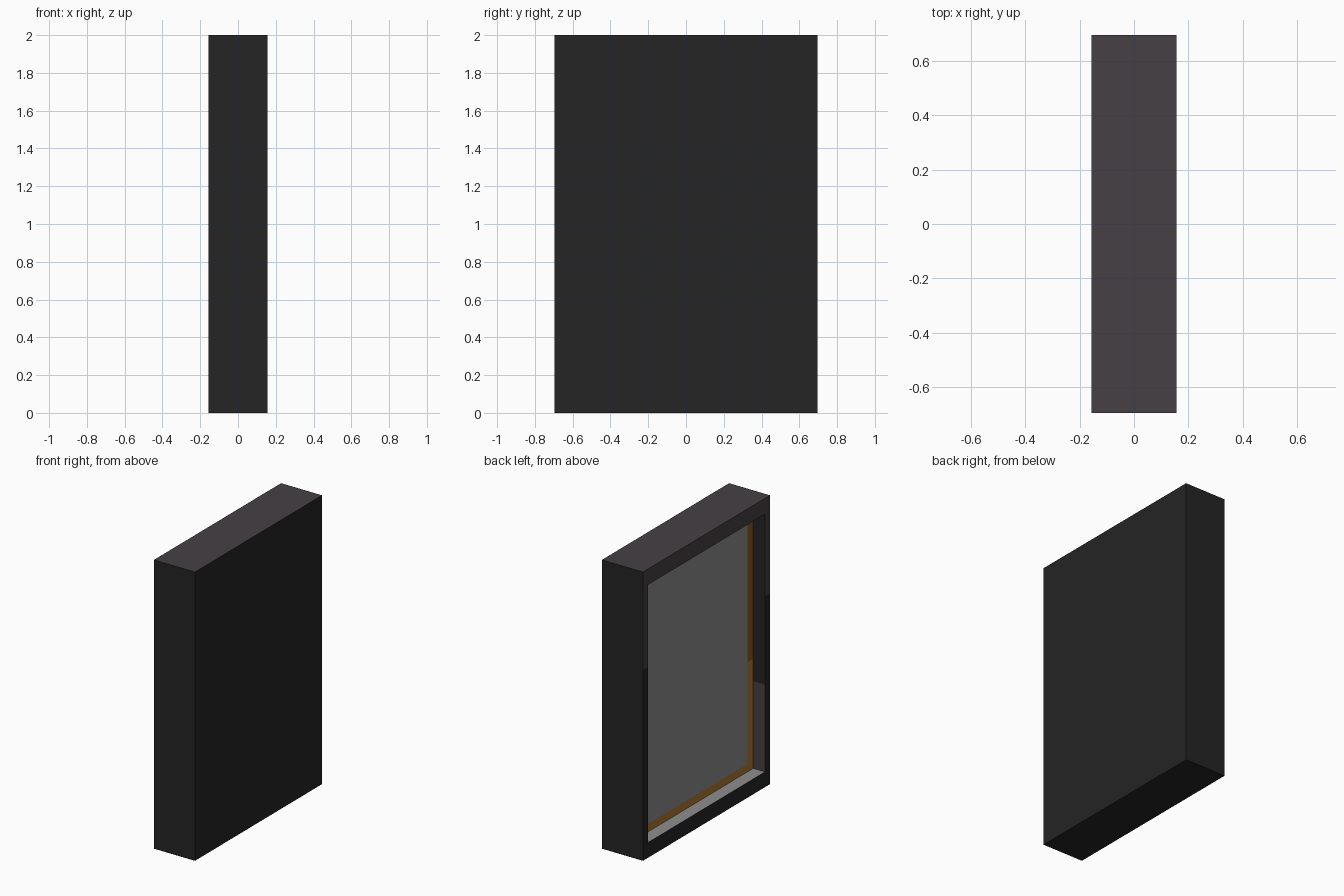
import bpy, bmesh

if "Cube" in bpy.data.objects:
    bpy.data.objects.remove(bpy.data.objects["Cube"])

# Main sizes
DEPTH, HALF_W, HEIGHT = 0.157, 0.695, 2.0
RECESS_X = -0.067


def material(name, rgb):
    m = bpy.data.materials.new(name)
    m.diffuse_color = (*rgb, 1)
    m.use_nodes = True
    m.node_tree.nodes["Principled BSDF"].inputs["Base Color"].default_value = m.diffuse_color
    return m


black = material("black", (0.0178, 0.0178, 0.0178))
mauve = material("dark mauve", (0.061, 0.051, 0.057))
grey = material("light grey", (0.27, 0.27, 0.27))
gold = material("gold brown", (0.42, 0.19, 0.037))
brown = material("dark brown", (0.28, 0.10, 0.011))


def ring(bm, x, half_w, z0, z1):
    return [bm.verts.new((x, y, z)) for y, z in
            ((-half_w, z0), (half_w, z0), (half_w, z1), (-half_w, z1))]


def shell(name, rings, mats, rule, cuts=(), cap_start=False, cap_end=False):
    """Bridge rectangular rings, cut at heights, colour faces by rule."""
    bm = bmesh.new()
    loops = [ring(bm, *r) for r in rings]
    for a, b in zip(loops, loops[1:]):
        for i in range(4):
            j = (i + 1) % 4
            bm.faces.new((a[i], a[j], b[j], b[i]))
    if cap_start:
        bm.faces.new(loops[0][::-1])
    if cap_end:
        bm.faces.new(loops[-1])
    for z in cuts:
        bmesh.ops.bisect_plane(bm, geom=bm.verts[:] + bm.edges[:] + bm.faces[:],
                               plane_co=(0, 0, z), plane_no=(0, 0, 1))
    bm.normal_update()
    # rings run back (+x) to front (-x): make the faces look outwards
    ref = max(bm.faces, key=lambda f: abs(f.normal.x))
    if cap_start:
        back = max(bm.faces, key=lambda f: f.calc_center_median().x)
        flip = back.normal.x < 0
    else:
        flip = ref.normal.x > 0
    if flip:
        bmesh.ops.reverse_faces(bm, faces=bm.faces[:])
    bm.normal_update()
    for f in bm.faces:
        f.material_index = rule(f.normal, f.calc_center_median())
    me = bpy.data.meshes.new(name)
    bm.to_mesh(me)
    bm.free()
    for m in mats:
        me.materials.append(m)
    ob = bpy.data.objects.new(name, me)
    bpy.context.collection.objects.link(ob)
    return ob


OPEN = (0.64, 0.106, 1.89)     # opening: half width, bottom, top
PANEL = (0.578, 0.162, 1.834)  # inner panel


def frame_colour(n, c):
    inside = abs(c.y) < 0.66 and 0.05 < c.z < 1.95 and c.x < 0
    if n.z > 0.5:                       # top of the box, sill of the opening
        return 2 if c.z < 1 else 1
    if n.x < -0.5:                      # front border
        return 1 if c.z > 1.32 else 0
    if inside and abs(n.y) > 0.5:       # side walls of the opening
        return 1 if c.z < 0.71 else 0
    return 0


# Outer box with the opening walls
shell("outer_frame",
      [(DEPTH, HALF_W, 0, HEIGHT), (-DEPTH, HALF_W, 0, HEIGHT),
       (-DEPTH, *OPEN), (RECESS_X, *OPEN)],
      [black, mauve, grey], frame_colour, cuts=(0.71, 1.32), cap_start=True)

# Narrow coloured border round the panel
shell("inner_border", [(RECESS_X, *OPEN), (RECESS_X, *PANEL)],
      [gold, brown], lambda n, c: 1 if c.z > 0.865 else 0, cuts=(0.865,))

# Flat recessed panel
shell("panel", [(RECESS_X, *PANEL)], [grey], lambda n, c: 0, cap_end=True)
